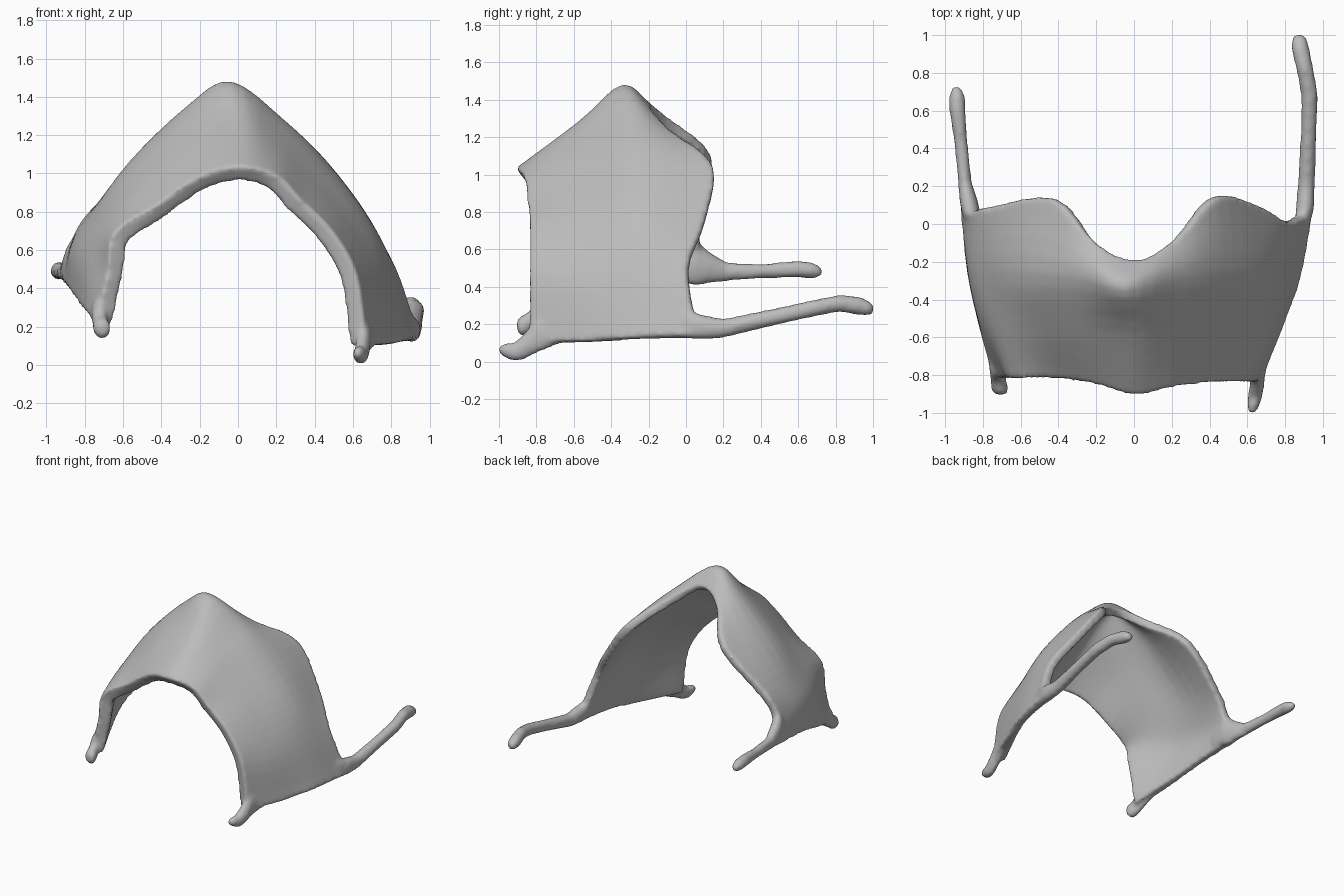
import bpy, bmesh, math
from mathutils import Vector

if "Cube" in bpy.data.objects:
    bpy.data.objects.remove(bpy.data.objects["Cube"])

grey = bpy.data.materials.new("light grey")
grey.diffuse_color = (0.5, 0.5, 0.5, 1)
grey.use_nodes = True
grey.node_tree.nodes["Principled BSDF"].inputs["Base Color"].default_value = grey.diffuse_color


def spline(pts, steps):
    """Smooth curve through the given points."""
    pts = [Vector(p) for p in pts]
    ext = [2 * pts[0] - pts[1]] + pts + [2 * pts[-1] - pts[-2]]
    out = []
    for i in range(1, len(ext) - 2):
        a, b, c, d = ext[i - 1:i + 3]
        for s in range(steps):
            t = s / steps
            out.append(0.5 * (2 * b + (c - a) * t + (2 * a - 5 * b + 4 * c - d) * t * t
                              + (3 * b - a - 3 * c + d) * t ** 3))
    return out + [pts[-1]]


def make_object(name, bm):
    bmesh.ops.recalc_face_normals(bm, faces=bm.faces)
    mesh = bpy.data.meshes.new(name)
    bm.to_mesh(mesh)
    bm.free()
    mesh.materials.append(grey)
    for p in mesh.polygons:
        p.use_smooth = True
    ob = bpy.data.objects.new(name, mesh)
    bpy.context.collection.objects.link(ob)
    return ob


def skin_rows(bm, rows, closed=False):
    grid = [[bm.verts.new(p) for p in r] for r in rows]
    for a, b in zip(grid, grid[1:]):
        n = len(a)
        for i in range(n if closed else n - 1):
            j = (i + 1) % n
            bm.faces.new((a[i], a[j], b[j], b[i]))
    return grid


# Arched shield: outer profiles from the left side over the ridge to the right
front_edge = [(-.75, -.82, .22), (-.685, -.82, .46), (-.65, -.82, .69), (-.44, -.82, .825),
              (-.22, -.85, .975), (0, -.91, 1.035), (.20, -.87, .99), (.34, -.85, .85),
              (.50, -.84, .69), (.62, -.84, .47), (.67, -.84, .11)]
front_slope = [(-.82, -.55, .30), (-.80, -.55, .55), (-.71, -.55, .75), (-.50, -.55, .98),
               (-.27, -.55, 1.18), (0, -.57, 1.29), (.20, -.55, 1.18), (.39, -.55, .98),
               (.59, -.55, .73), (.73, -.55, .45), (.79, -.55, .11)]
crest = [(-.885, -.25, .39), (-.87, -.25, .60), (-.77, -.25, .78), (-.57, -.25, 1.06),
         (-.27, -.28, 1.35), (-.04, -.34, 1.485), (.24, -.28, 1.28), (.47, -.25, 1.05),
         (.68, -.25, .77), (.80, -.25, .50), (.89, -.27, .13)]
back_edge = [(-.925, .11, .44), (-.88, .07, .62), (-.78, .09, .80), (-.44, .14, 1.11),
             (-.22, -.08, 1.30), (0, -.185, 1.36), (.22, -.08, 1.24), (.44, .145, 1.06),
             (.67, .10, .75), (.83, .01, .50), (.95, .06, .14)]

profiles = [spline(p, 4) for p in (front_edge, front_slope, crest, back_edge)]
columns = [spline(c, 4) for c in zip(*profiles)]
bm = bmesh.new()
skin_rows(bm, columns)
shield = make_object("shield", bm)
# outer side must face away from the hollow
mid = shield.data.polygons[len(shield.data.polygons) // 2]
if mid.normal.z < 0:
    shield.data.flip_normals()
# thicker lip along the front rim
lip = shield.vertex_groups.new(name="front_lip")
for v in shield.data.vertices:
    lip.add([v.index], min(1, max(0, (-.45 - v.co.y) / .35)), 'REPLACE')
solid = shield.modifiers.new("thickness", 'SOLIDIFY')
solid.thickness = 0.095
solid.offset = -1
solid.vertex_group = "front_lip"
solid.thickness_vertex_group = 0.7


# Horns: tapered tubes, each station is (x, y, z, half width, half height)
def horn(name, stations, sides=10):
    bm = bmesh.new()
    rows = []
    for x, y, z, w, h in stations:
        rows.append([(x + w * math.cos(k * math.tau / sides), y,
                      z + h * math.sin(k * math.tau / sides)) for k in range(sides)])
    grid = skin_rows(bm, rows, closed=True)
    bm.faces.new(grid[0])
    bm.faces.new(grid[-1])
    return make_object(name, bm)


horns = [
    horn("back_right_horn", [(.855, -.15, .19, .02, .04), (.89, .0, .20, .04, .08),
                             (.905, .08, .185, .05, .07), (.912, .2, .178, .047, .053),
                             (.925, .5, .245, .043, .047), (.93, .68, .285, .047, .047),
                             (.905, .82, .312, .047, .047), (.88, .93, .298, .05, .052),
                             (.875, .98, .285, .043, .04), (.875, 1.005, .28, .025, .025)]),
    horn("back_left_horn", [(-.84, -.08, .50, .02, .06), (-.86, .05, .53, .05, .13),
                            (-.875, .12, .505, .05, .09), (-.895, .22, .48, .037, .052),
                            (-.915, .42, .485, .037, .04), (-.935, .6, .495, .044, .048),
                            (-.937, .68, .487, .044, .044), (-.94, .73, .48, .02, .025)]),
    horn("front_right_horn", [(.70, -.68, .14, .02, .05), (.66, -.80, .14, .035, .10),
                              (.65, -.86, .085, .04, .075), (.64, -.92, .05, .04, .053),
                              (.63, -.97, .06, .033, .04), (.625, -1.005, .065, .017, .022)]),
    horn("front_left_horn", [(-.75, -.68, .29, .02, .05), (-.73, -.79, .26, .035, .09),
                             (-.715, -.84, .205, .045, .065), (-.71, -.88, .19, .047, .058),
                             (-.705, -.905, .195, .03, .035)]),
]

# Fuse shield and horns into one softly blended body
bpy.ops.object.select_all(action='DESELECT')
for ob in [shield] + horns:
    ob.select_set(True)
bpy.context.view_layer.objects.active = shield
bpy.ops.object.convert(target='MESH')
bpy.ops.object.join()
body = bpy.context.view_layer.objects.active
body.name = "shield_with_horns"
fuse = body.modifiers.new("fuse", 'REMESH')
fuse.mode = 'VOXEL'
fuse.voxel_size = 0.016
fuse.use_smooth_shade = True
soften = body.modifiers.new("soften", 'SMOOTH')
soften.factor = 0.5
soften.iterations = 8
